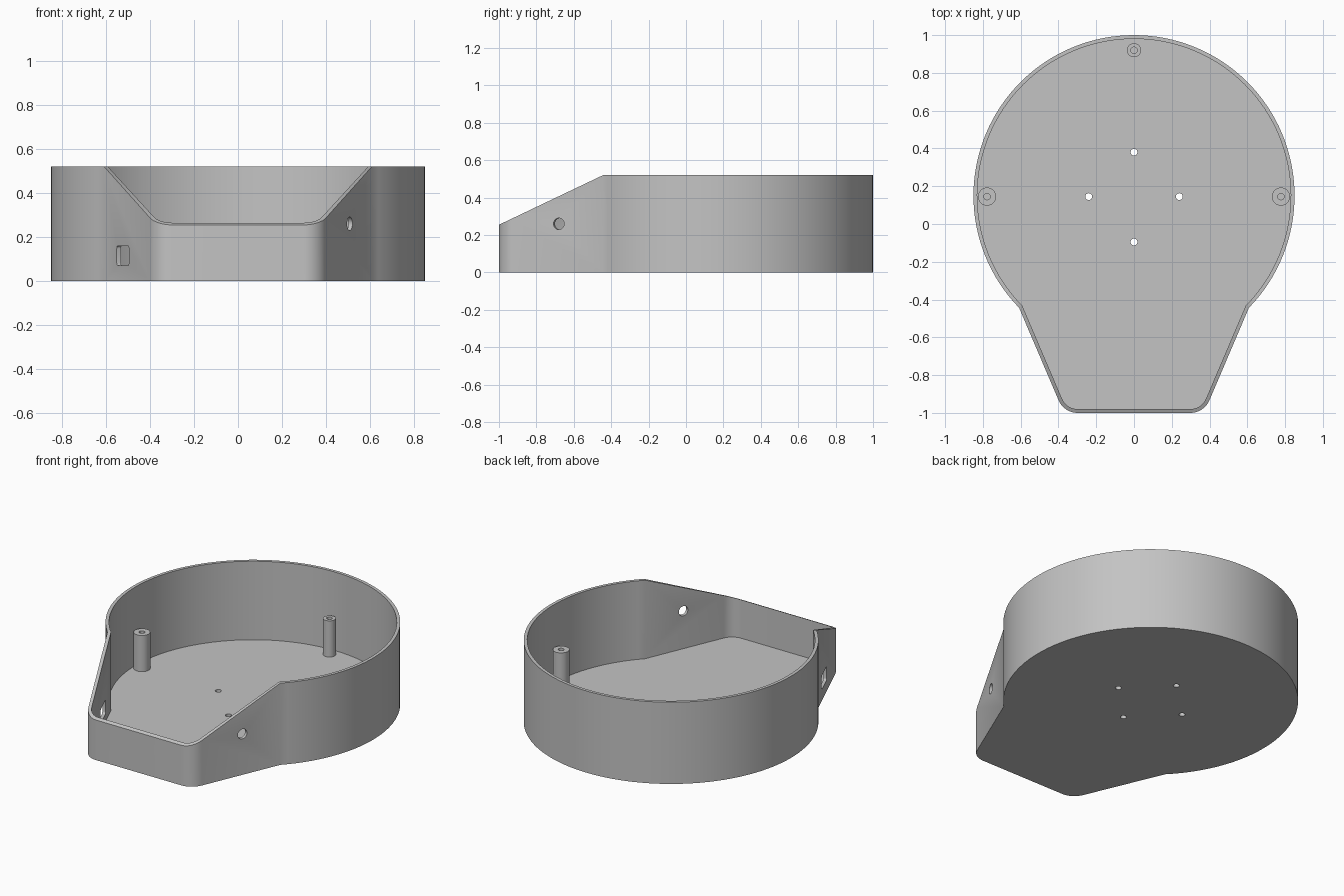
import bpy
import bmesh
from math import sin, cos, pi, radians, atan2, sqrt
from mathutils import Vector, Matrix

cube = bpy.data.objects.get("Cube")
if cube:
    bpy.data.objects.remove(cube, do_unlink=True)

# Main dimensions
CENTRE, RADIUS = Vector((0, 0.15)), 0.85
HEIGHT, FRONT_HEIGHT = 0.52, 0.255
WALL, FLOOR = 0.02, 0.02
CORNER = 0.11
JOIN = radians(-44.3)

join = CENTRE + RADIUS * Vector((cos(JOIN), sin(JOIN)))
along = Vector((0.371, -1)) - join
along.normalize()
inward = Vector((along.y, -along.x))

grey = bpy.data.materials.new("Light grey")
grey.use_nodes = True
grey.diffuse_color = (0.55, 0.55, 0.55, 1)
grey.node_tree.nodes["Principled BSDF"].inputs["Base Color"].default_value = (0.55, 0.55, 0.55, 1)


def make_object(name, bm):
    bmesh.ops.recalc_face_normals(bm, faces=bm.faces)
    mesh = bpy.data.meshes.new(name)
    bm.to_mesh(mesh)
    bm.free()
    obj = bpy.data.objects.new(name, mesh)
    bpy.context.collection.objects.link(obj)
    mesh.materials.append(grey)
    return obj


def smooth(obj):
    bpy.ops.object.select_all(action="DESELECT")
    obj.select_set(True)
    bpy.context.view_layer.objects.active = obj
    bpy.ops.object.shade_smooth_by_angle(angle=radians(25))


def outline(inset):
    """Round bowl with a tapering front, moved inwards by inset."""
    side = join + inward * CORNER
    down = side + along * ((-1 + CORNER - side.y) / along.y)
    end = atan2(-inward.y, -inward.x)
    half = []
    for i in range(9):
        a = -pi / 2 + (end + pi / 2) * i / 8
        half.append(down + (CORNER - inset) * Vector((cos(a), sin(a))))
    # Where the straight side meets the round wall
    start, r = join + inward * inset - CENTRE, RADIUS - inset
    b = start.dot(along)
    meet = start + along * (-b + sqrt(b * b - start.length_squared + r * r))
    first = atan2(meet.y, meet.x)
    for i in range(49):
        a = first + (pi / 2 - first) * i / 48
        half.append(CENTRE + r * Vector((cos(a), sin(a))))
    return half + [Vector((-p.x, p.y)) for p in reversed(half[:-1])]


def rim(y):
    slope = (HEIGHT - FRONT_HEIGHT) / (join.y + 1)
    return min(HEIGHT, FRONT_HEIGHT + slope * (y + 1))


def cylinder(bm, x, y, z, r, depth, turn=Matrix()):
    bmesh.ops.create_cone(bm, cap_ends=True, segments=32, radius1=r, radius2=r, depth=depth,
                          matrix=Matrix.Translation((x, y, z)) @ turn)


# Housing: floor, outer wall, sloping rim and inner wall
bm = bmesh.new()
outer, inner = outline(0), outline(WALL)
loops = [[bm.verts.new((p.x, p.y, z(p.y))) for p in pts] for pts, z in (
    (outer, lambda y: 0), (outer, rim), (inner, rim), (inner, lambda y: FLOOR))]
count = len(outer)
for low, high in zip(loops, loops[1:]):
    for i in range(count):
        j = (i + 1) % count
        bm.faces.new((low[i], low[j], high[j], high[i]))
bm.faces.new(loops[0])
bm.faces.new(loops[-1])
housing = make_object("housing", bm)

# Cutters: four floor holes, a round side hole and a rectangular side slot
bm = bmesh.new()
for x, y in ((0, 0.38), (0, -0.095), (0.24, 0.145), (-0.24, 0.145)):
    cylinder(bm, x, y, FLOOR / 2, 0.018, 0.1)


def side_point(y):
    return join + along * ((y - join.y) / along.y)


angle = atan2(inward.y, inward.x)
p = side_point(-0.68)
cylinder(bm, p.x, p.y, 0.26, 0.031, 0.12,
         Matrix.Rotation(angle, 4, "Z") @ Matrix.Rotation(pi / 2, 4, "Y"))
p = side_point(-0.643)
box = bmesh.ops.create_cube(bm, size=1, matrix=Matrix.Translation((-p.x, p.y, 0.115))
                            @ Matrix.Rotation(-angle, 4, "Z") @ Matrix.Diagonal((0.12, 0.14, 0.09, 1)))
across = Vector((-inward.x, inward.y, 0))
edges = {e for v in box["verts"] for e in v.link_edges
         if abs((e.verts[0].co - e.verts[1].co).normalized().dot(across)) > 0.9}
bmesh.ops.bevel(bm, geom=list(edges), offset=0.012, segments=4, profile=0.5, affect="EDGES")
cutter = make_object("hole_cutter", bm)
cutter.hide_render = True

cut = housing.modifiers.new("holes", "BOOLEAN")
cut.operation, cut.solver, cut.object = "DIFFERENCE", "EXACT", cutter
bpy.context.view_layer.update()
graph = bpy.context.evaluated_depsgraph_get()
housing_mesh = bpy.data.meshes.new_from_object(housing.evaluated_get(graph))
housing.modifiers.clear()
housing.data = housing_mesh
bpy.data.objects.remove(cutter, do_unlink=True)
smooth(housing)


# Screw posts with a blind hole in the top
def post(name, x, y, r, hole=0.017, top=0.25, depth=0.12, sides=32):
    bm = bmesh.new()
    profile = ((hole, top - depth), (hole, top), (r, top), (r, FLOOR - 0.005))
    rings = [[bm.verts.new((x + q * cos(2 * pi * i / sides), y + q * sin(2 * pi * i / sides), z))
              for i in range(sides)] for q, z in profile]
    for a, b in zip(rings, rings[1:]):
        for i in range(sides):
            j = (i + 1) % sides
            bm.faces.new((a[i], a[j], b[j], b[i]))
    bm.faces.new(rings[0])
    bm.faces.new(rings[-1])
    smooth(make_object(name, bm))


post("left_post", 0.778, 0.145, 0.048)
post("right_post", -0.778, 0.145, 0.048)
post("back_post", 0, 0.92, 0.037)
